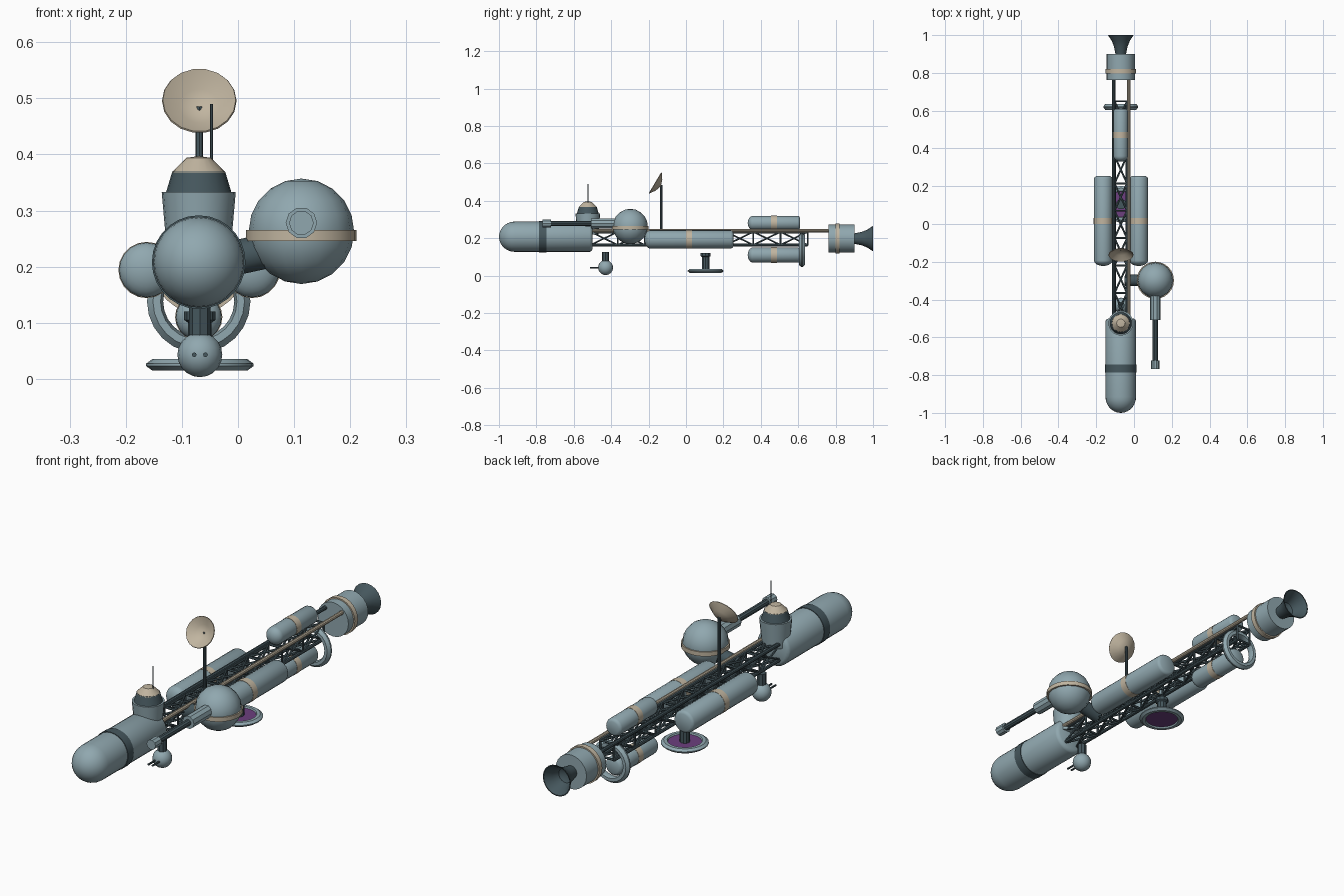
import bpy, bmesh, math
from mathutils import Vector

cube = bpy.data.objects.get("Cube")
if cube:
    bpy.data.objects.remove(cube, do_unlink=True)


def material(name, rgb):
    m = bpy.data.materials.new(name)
    m.use_nodes = True
    m.diffuse_color = (*rgb, 1)
    m.node_tree.nodes["Principled BSDF"].inputs["Base Color"].default_value = (*rgb, 1)
    return m


HULL = material("blue_grey_hull", (0.28, 0.39, 0.43))
DARK = material("dark_slate", (0.06, 0.095, 0.11))
TAN = material("warm_tan", (0.53, 0.46, 0.35))
PURPLE = material("purple_panel", (0.15, 0.05, 0.21))

CX, CZ = -0.07, 0.2          # main axis of the ship
BACK, UP = Vector((0, 1, 0)), Vector((0, 0, 1))
parts = []


def add_lathe(bm, profile, origin, axis, segs=20, closed=False):
    """Spin (radius, distance) points around an axis."""
    origin, axis = Vector(origin), Vector(axis).normalized()
    turn = axis.to_track_quat('Z', 'Y')
    rings = []
    for r, t in profile:
        count = segs if r > 1e-6 else 1
        rings.append([bm.verts.new(origin + turn @ Vector((
            r * math.cos(math.tau * i / segs), r * math.sin(math.tau * i / segs), t)))
            for i in range(count)])
    pairs = list(zip(rings, rings[1:]))
    if closed:
        pairs.append((rings[-1], rings[0]))
    for a, b in pairs:
        for i in range(segs):
            j = (i + 1) % segs
            face = []
            for v in (a[i % len(a)], a[j % len(a)], b[j % len(b)], b[i % len(b)]):
                if v not in face:
                    face.append(v)
            if len(face) > 2:
                bm.faces.new(face)
    if not closed:
        for ring in (rings[0], rings[-1]):
            if len(ring) > 1:
                bm.faces.new(ring)


def finish(name, mat, bm):
    bmesh.ops.recalc_face_normals(bm, faces=bm.faces)
    mesh = bpy.data.meshes.new(name)
    bm.to_mesh(mesh)
    bm.free()
    mesh.materials.append(mat)
    obj = bpy.data.objects.new(name, mesh)
    bpy.context.collection.objects.link(obj)
    parts.append(obj)
    return obj


def lathe(name, mat, profile, origin, axis=BACK, segs=20, closed=False):
    bm = bmesh.new()
    add_lathe(bm, profile, origin, axis, segs, closed)
    return finish(name, mat, bm)


def add_rod(bm, a, b, r, segs=8):
    d = Vector(b) - Vector(a)
    add_lathe(bm, [(r, 0), (r, d.length)], a, d, segs)


def rod(name, mat, a, b, r, segs=8):
    bm = bmesh.new()
    add_rod(bm, a, b, r, segs)
    return finish(name, mat, bm)


def ball(name, center, r, segs=16, rings=10):
    bm = bmesh.new()
    bmesh.ops.create_uvsphere(bm, u_segments=segs, v_segments=rings, radius=r)
    bmesh.ops.translate(bm, verts=bm.verts, vec=Vector(center))
    return finish(name, HULL, bm)


def capsule(r, length, dome, bevel):
    """Profile with a rounded nose and a bevelled tail."""
    nose = [(r * math.sin(a), dome * (1 - math.cos(a)))
            for a in (math.pi / 2 * i / 7 for i in range(8))]
    return nose + [(r, length - bevel), (r - bevel * 0.3, length - bevel * 0.4),
                   (r - bevel, length)]


# Front hull and its band
lathe("front_hull", HULL, capsule(0.081, 0.5, 0.085, 0.015), (CX, -1, 0.208), segs=28)
rod("front_hull_band", DARK, (CX, -0.785, 0.208), (CX, -0.745, 0.208), 0.0835, 28)

# Tank pods with tan bands
pods = {
    "right_pod": (-0.163, -0.222, 0.194, 0.049, 0.475),
    "left_pod": (0.025, -0.222, 0.194, 0.049, 0.475),
    "upper_rear_pod": (CX, 0.33, 0.281, 0.039, 0.28),
    "lower_rear_pod": (CX, 0.33, 0.11, 0.041, 0.28),
}
for name, (x, y, z, r, length) in pods.items():
    lathe(name, HULL, capsule(r, length, 0.03, 0.012), (x, y, z))
    mid = y + length / 2
    rod(name + "_band", TAN, (x, mid - 0.016, z), (x, mid + 0.016, z), r + 0.0012, 20)

# Truss spine: four rails, cross frames and X bracing on each side
bm = bmesh.new()
corners = [(CX - 0.033, 0.164), (CX + 0.033, 0.164), (CX + 0.033, 0.234), (CX - 0.033, 0.234)]
START, END, BAYS = -0.51, 0.65, 8
for x, z in corners:
    add_rod(bm, (x, START, z), (x, END, z), 0.0075)
step = (END - START) / BAYS
for k in range(BAYS):
    y0, y1 = START + k * step, START + (k + 1) * step
    for i in range(4):
        (xa, za), (xb, zb) = corners[i], corners[(i + 1) % 4]
        add_rod(bm, (xa, y0, za), (xb, y1, zb), 0.005, 6)
        add_rod(bm, (xb, y0, zb), (xa, y1, za), 0.005, 6)
        add_rod(bm, (xa, y1, za), (xb, y1, zb), 0.005, 6)
finish("truss_spine", DARK, bm)
rod("fuel_pipe", TAN, (-0.027, -0.52, 0.24), (-0.027, 0.77, 0.24), 0.009, 10)
rod("power_conduit", DARK, (-0.108, -0.52, 0.24), (-0.108, 0.77, 0.24), 0.009, 10)

# Engine block, band and flared nozzle
rod("engine_block", HULL, (CX, 0.762, 0.198), (CX, 0.9, 0.198), 0.075, 24)
rod("engine_band", TAN, (CX, 0.798, 0.198), (CX, 0.82, 0.198), 0.081, 24)
lathe("engine_nozzle", DARK,
      [(0, 0), (0.028, 0), (0.036, 0.04), (0.048, 0.07), (0.068, 0.1),
       (0.064, 0.1), (0.044, 0.07), (0.032, 0.04), (0, 0.02)], (CX, 0.9, 0.198))

# Command turret on the front hull
turret = (CX, -0.525, 0)
lathe("turret_base", HULL, [(0.056, 0.22), (0.066, 0.333)], turret, UP)
lathe("turret_collar", DARK, [(0.059, 0.33), (0.047, 0.37)], turret, UP)
lathe("turret_cap", TAN, [(0.048, 0.368), (0.022, 0.394), (0, 0.397)], turret, UP)
rod("turret_antenna", DARK, (-0.047, -0.525, 0.385), (-0.047, -0.525, 0.49), 0.0028, 6)

# Gun sphere on the left side
SX, SY, SZ = 0.113, -0.298, 0.263
ball("gun_sphere", (SX, SY, SZ), 0.094)
rod("gun_sphere_band", TAN, (SX, SY, 0.246), (SX, SY, 0.265), 0.0985, 24)
rod("gun_sphere_arm", DARK, (-0.045, SY, 0.207), (0.07, SY, 0.232), 0.031, 12)
rod("gun_sleeve", HULL, (SX, -0.36, 0.278), (SX, -0.508, 0.278), 0.028, 10)
rod("gun_barrel", DARK, (SX, -0.5, 0.278), (SX, -0.73, 0.278), 0.014, 10)
rod("gun_muzzle", HULL, (SX, -0.722, 0.278), (SX, -0.767, 0.278), 0.022, 10)

# Dish on its mast, open face tilted forward and up
lathe("dish", TAN,
      [(0, 0), (0.035, 0.012), (0.0665, 0.034), (0.065, 0.037), (0.035, 0.016), (0, 0.004)],
      (CX + 0.001, -0.134, 0.478), (0, -0.86, 0.51), 18)
rod("dish_mast", DARK, (CX + 0.001, -0.133, 0.225), (CX + 0.001, -0.133, 0.485), 0.0065)

# Ball turret below the spine
BX, BY, BZ = CX + 0.002, -0.43, 0.043
ball("lower_ball", (BX, BY, BZ), 0.04)
rod("lower_ball_stem", DARK, (BX, BY, 0.07), (BX, BY, 0.127), 0.019, 8)
for side, name in ((-1, "right"), (1, "left")):
    x = BX + side * 0.01
    rod("lower_ball_gun_" + name, DARK, (x, BY - 0.03, BZ), (x, BY - 0.083, BZ), 0.0042)

# Sensor disc below the spine, and a matching upright ring at the rear
rim = [(0.066, 0), (0.071, 0.01), (0.085, 0.01), (0.096, 0.002),
       (0.096, -0.002), (0.085, -0.01), (0.071, -0.01)]
disc = (CX + 0.002, 0.105, 0.025)
lathe("sensor_rim", HULL, rim, disc, UP, 24, True)
lathe("sensor_panel", PURPLE, [(0.071, -0.004), (0.071, 0.004)], disc, UP, 24)
lathe("sensor_stem", DARK, [(0.021, 0.0), (0.021, 0.075), (0.028, 0.08), (0.028, 0.095)],
      disc, UP, 10)
lathe("docking_ring", HULL, [(r * 0.96, t * 1.6) for r, t in rim],
      (CX, 0.62, 0.138), BACK, 24, True)

# Smooth shading with sharp edges kept
bpy.ops.object.select_all(action='DESELECT')
for obj in parts:
    obj.select_set(True)
bpy.context.view_layer.objects.active = parts[0]
bpy.ops.object.shade_smooth_by_angle(angle=math.radians(35))
